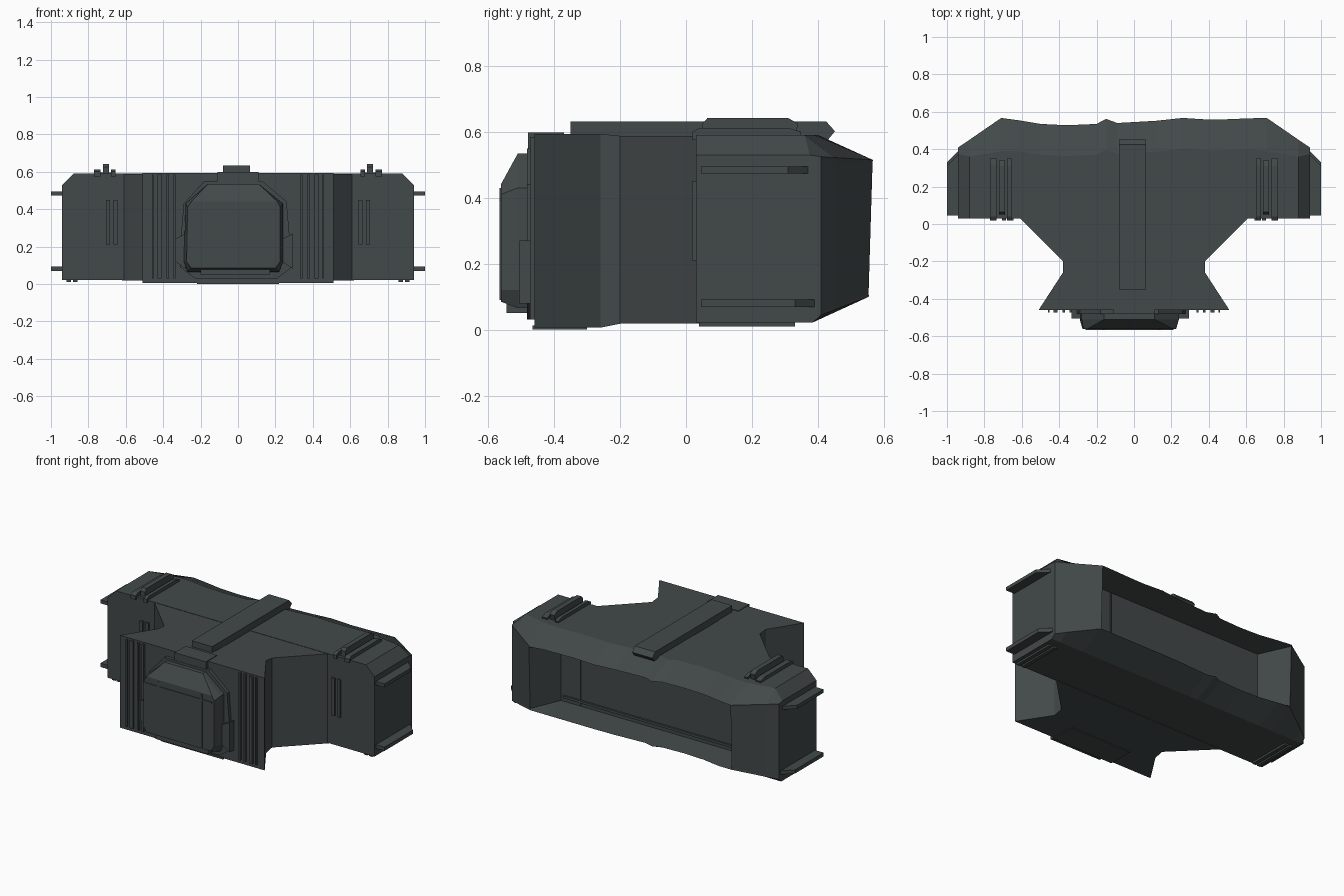
import bpy, bmesh
from mathutils import Vector

if "Cube" in bpy.data.objects:
    bpy.data.objects.remove(bpy.data.objects["Cube"])

paint = bpy.data.materials.new("dark slate grey")
paint.diffuse_color = (0.055, 0.066, 0.066, 1)
paint.use_nodes = True
paint.node_tree.nodes["Principled BSDF"].inputs["Base Color"].default_value = paint.diffuse_color


def loft(name, rings):
    """Skin a list of equal-length 3D rings and cap both ends."""
    bm = bmesh.new()
    vr = [[bm.verts.new(p) for p in r] for r in rings]
    n = len(rings[0])
    for a, b in zip(vr, vr[1:]):
        for i in range(n):
            j = (i + 1) % n
            bm.faces.new((a[i], a[j], b[j], b[i]))
    bm.faces.new(vr[0])
    bm.faces.new(vr[-1])
    bmesh.ops.remove_doubles(bm, verts=bm.verts, dist=1e-5)
    bmesh.ops.recalc_face_normals(bm, faces=bm.faces)
    me = bpy.data.meshes.new(name)
    bm.to_mesh(me)
    bm.free()
    me.materials.append(paint)
    ob = bpy.data.objects.new(name, me)
    bpy.context.collection.objects.link(ob)
    return ob


def prism(name, pts, lo, hi, axis):
    """Extrude a 2D profile along an axis (remaining axes keep x,y,z order)."""
    def at(p, h):
        v = list(p)
        v.insert("xyz".index(axis), h)
        return v
    return loft(name, [[at(p, lo) for p in pts], [at(p, hi) for p in pts]])


def box(name, x0, x1, y0, y1, z0, z1):
    return prism(name, [(x0, y0), (x1, y0), (x1, y1), (x0, y1)], z0, z1, "z")


# Main wide housing: YZ sections along x, with wavy rear rim and rear recess
def section(x, front_top, ridge_y, ridge_z, rim_y, rim_top, rim_low, low_y, inner, in_y):
    low_rim = min(rim_y, 0.555)
    iy_t, iy_b = (in_y, in_y) if inner else (rim_y - 0.001, low_rim - 0.001)
    zt, zb = (0.505, 0.115) if inner else (rim_top - 0.01, rim_low + 0.01)
    return [(x, 0.03, 0.022), (x, 0.03, front_top), (x, ridge_y, ridge_z),
            (x, rim_y, rim_top), (x, iy_t, zt), (x, iy_b, zb),
            (x, low_rim, rim_low), (x, low_y, 0.022)]


wave = [(-0.62, 0.555), (-0.5, 0.535), (-0.36, 0.528), (-0.2, 0.535), (-0.15, 0.562),
        (-0.09, 0.54), (0.0, 0.545), (0.12, 0.552), (0.26, 0.567), (0.4, 0.558),
        (0.5, 0.56), (0.62, 0.565)]
end = lambda s: section(s * 0.94, 0.53, 0.375, 0.53, 0.41, 0.525, 0.045, 0.385, False, 0)
shoulder = lambda s: section(s * 0.88, 0.59, 0.36, 0.59, 0.45, 0.522, 0.06, 0.385, False, 0)
corner = lambda s: section(s * 0.71, 0.59, 0.39, 0.59, 0.567, 0.515, 0.10, 0.385, False, 0)
mid = [section(x, 0.59, y - 0.165, 0.59, y, 0.515, 0.10, 0.385, True, 0.37) for x, y in wave]
loft("main_housing", [end(-1), shoulder(-1), corner(-1)] + mid + [corner(1), shoulder(1), end(1)])

# Waisted front block
half = [(0.51, -0.46), (0.38, -0.26), (0.38, -0.20), (0.62, 0.04)]
plan = half + [(-x, y) for x, y in reversed(half)]
block = prism("waisted_front_block", plan, 0.006, 0.594, "z")
for v in block.data.vertices:
    if v.co.y > -0.25:
        v.co.z = 0.018 if v.co.z < 0.3 else 0.588

# Top strap with a folded rear end
prism("top_strap", [(-0.35, 0.58), (-0.35, 0.632), (0.425, 0.632), (0.452, 0.602),
                    (0.43, 0.575), (0.40, 0.58)], -0.08, 0.063, "x")
box("strap_lug", -0.11, 0.11, -0.48, -0.37, 0.53, 0.598)

# Front pack: backing plate, chamfered box, lid seams
plate = [(-0.23, 0.03), (0.21, 0.03), (0.29, 0.09), (0.28, 0.2), (0.26, 0.44), (0.13, 0.55),
         (-0.18, 0.55), (-0.29, 0.43), (-0.31, 0.2), (-0.31, 0.09)]
prism("pack_backing_plate", plate, -0.482, -0.45, "y")
outer = [(-0.27, 0.065), (0.22, 0.065), (0.24, 0.12), (0.24, 0.43), (0.11, 0.535),
         (-0.16, 0.535), (-0.28, 0.43), (-0.29, 0.12)]
face = [(-0.25, 0.085), (0.2, 0.085), (0.225, 0.12), (0.225, 0.41), (0.21, 0.44),
        (-0.25, 0.44), (-0.27, 0.41), (-0.275, 0.12)]
ring = lambda pts, y: [(x, y, z) for x, z in pts]
loft("front_pack", [ring(outer, -0.46), ring(outer, -0.51), ring(face, -0.562)])
for i, x in enumerate((-0.17, 0.13)):
    box(f"pack_seam_{i}", x, x + 0.012, -0.566, -0.55, 0.09, 0.43)
box("pack_lid_seam", -0.26, 0.21, -0.566, -0.55, 0.39, 0.40)
box("pack_lower_lip", -0.20, 0.17, -0.545, -0.46, 0.05, 0.08)
for i, (x0, x1) in enumerate(((-0.335, -0.28), (0.235, 0.295))):
    prism(f"pack_side_clasp_{i}", [(x0, 0.12), (x1, 0.08), (x1, 0.27), (x0, 0.24)],
          -0.505, -0.46, "y")

# Thin vertical ribs on the front face
for s in (-1, 1):
    for i, (x, w) in enumerate(((0.34, 0.012), (0.375, 0.012), (0.42, 0.022), (0.455, 0.008))):
        c = s * x
        box(f"front_rib_{'left' if s < 0 else 'right'}_{i}", c - w / 2, c + w / 2,
            -0.474, -0.45, 0.03, 0.585)

for s in (-1, 1):
    side = "left" if s < 0 else "right"
    # Top rails in pairs
    for i, (x, w, h) in enumerate(((0.752, 0.035, 0.612), (0.712, 0.03, 0.642), (0.667, 0.022, 0.612))):
        x0, x1 = sorted((s * (x - w / 2), s * (x + w / 2)))
        if i == 1:
            prof = [(0.25, 0.58), (0.05, 0.58), (0.05, 0.625), (0.065, h), (0.31, h), (0.34, 0.625), (0.33, 0.58)]
            x0, x1 = sorted((s * 0.69, s * 0.722))
            box(f"rail_base_{side}", min(s * 0.66, s * 0.765), max(s * 0.66, s * 0.765),
                0.05, 0.32, 0.58, 0.596)
            prof = [(y, z) for y, z in prof]
        else:
            prof = [(0.02, 0.575), (0.02, 0.60), (0.04, h), (0.31, h), (0.35, 0.60), (0.34, 0.57)]
        prism(f"top_rail_{side}_{i}", prof, x0, x1, "x")
    # Upright bars on the front of the wings
    for i, x in enumerate((0.655, 0.695)):
        box(f"wing_bar_{side}_{i}", s * x - 0.011, s * x + 0.011, 0.018, 0.04, 0.21, 0.45)
    # Side fins
    for name, z0, z1, y1 in (("upper", 0.473, 0.495, 0.34), ("lower", 0.068, 0.092, 0.36)):
        prism(f"{name}_side_fin_{side}", [(s * 0.93, 0.045), (s * 1.0, 0.045), (s * 1.0, y1 - 0.03),
                                          (s * 0.93, y1 + 0.04)], z0, z1, "z")
    # Underside runners
    for i, x in enumerate((0.87, 0.905)):
        box(f"underside_runner_{side}_{i}", s * x - 0.012, s * x + 0.012, 0.04, 0.33, 0.01, 0.03)

# Base plate lip and recess trim
box("base_lip", -0.22, 0.22, -0.465, -0.30, 0.0, 0.012)
box("recess_lower_trim", -0.60, 0.60, 0.36, 0.382, 0.14, 0.155)
box("recess_upright_trim", 0.48, 0.49, 0.36, 0.376, 0.12, 0.50)
